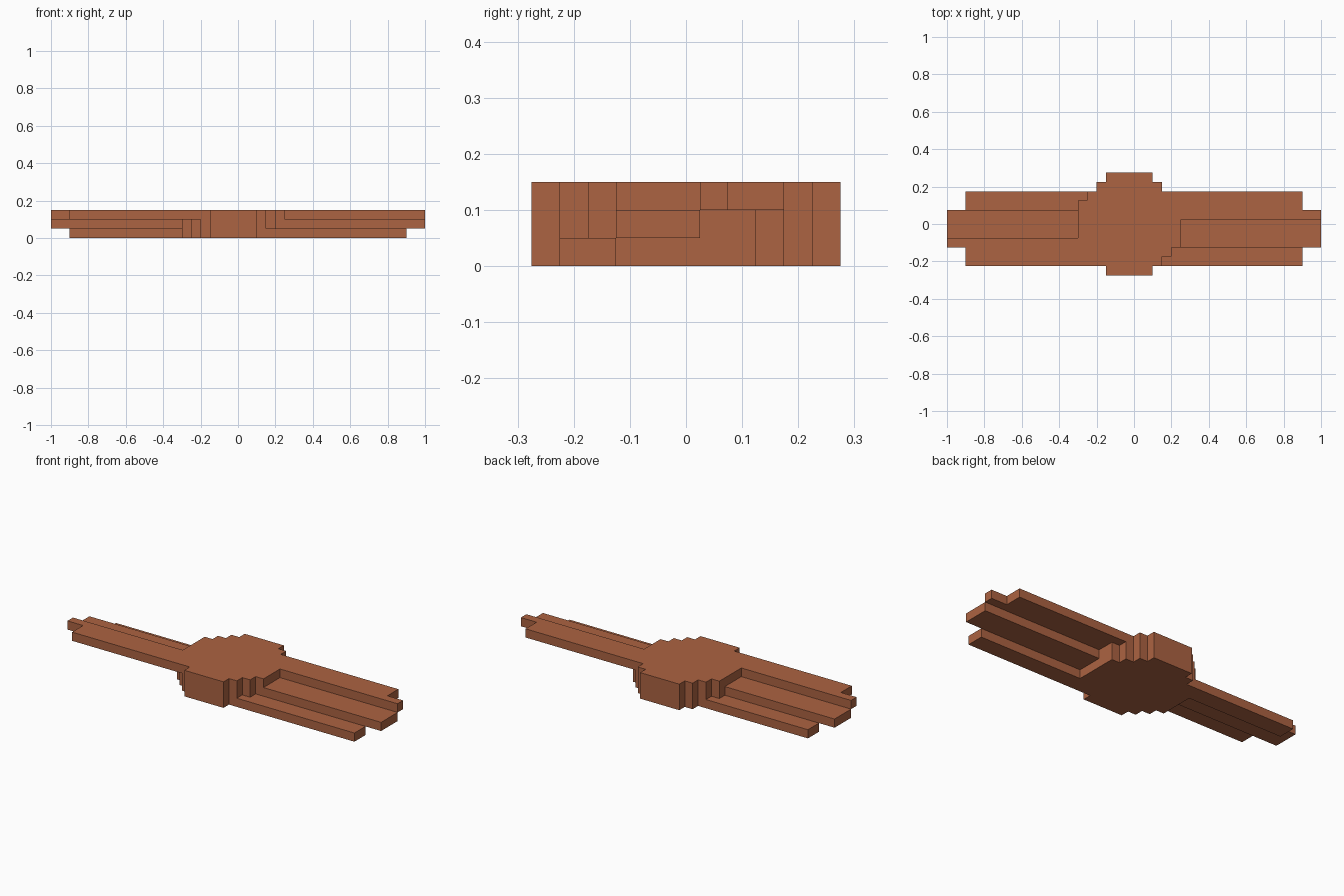
import bpy
import bmesh

cube = bpy.data.objects.get("Cube")
if cube:
    bpy.data.objects.remove(cube, do_unlink=True)

STEP = 0.05
HUB_X = -0.025

# Single clay-brown colour
clay = bpy.data.materials.new("clay brown")
clay.use_nodes = True
colour = (0.413, 0.125, 0.054, 1)
clay.diffuse_color = colour
clay.node_tree.nodes["Principled BSDF"].inputs["Base Color"].default_value = colour


def hub_half(y):
    """Half width of the stepped round hub on the row at y."""
    return min(0.275, 0.375 - abs(y))


def hub_edge(y, side):
    return HUB_X + side * hub_half(y)


def tip_edge(y, side):
    """Blade end, longer along the middle rows."""
    return side * (1.0 if abs(y + 0.025) < 0.1 else 0.9)


def slab(name, y0, y1, z0, z1, edge_a, edge_b):
    """Stepped flat plate whose rows run from edge_a(y) to edge_b(y)."""
    there, back = [], []
    for i in range(round((y1 - y0) / STEP)):
        low = y0 + i * STEP
        high, mid = low + STEP, low + STEP / 2
        there += [(edge_b(mid), low), (edge_b(mid), high)]
        back += [(edge_a(mid), low), (edge_a(mid), high)]
    outline = []
    for p in there + back[::-1]:
        if not outline or abs(p[0] - outline[-1][0]) + abs(p[1] - outline[-1][1]) > 1e-5:
            outline.append(p)
    bm = bmesh.new()
    base = bm.faces.new([bm.verts.new((x, y, z0)) for x, y in outline])
    top = bmesh.ops.extrude_face_region(bm, geom=[base], use_keep_orig=True)
    moved = [v for v in top["geom"] if isinstance(v, bmesh.types.BMVert)]
    bmesh.ops.translate(bm, verts=moved, vec=(0, 0, z1 - z0))
    bmesh.ops.dissolve_limit(bm, angle_limit=0.01, verts=bm.verts[:], edges=bm.edges[:])
    bmesh.ops.recalc_face_normals(bm, faces=bm.faces[:])
    mesh = bpy.data.meshes.new(name)
    bm.to_mesh(mesh)
    bm.free()
    mesh.materials.append(clay)
    bpy.context.collection.objects.link(bpy.data.objects.new(name, mesh))


# Central hub, full height
slab("hub", -0.275, 0.275, 0, 0.15,
     lambda y: hub_edge(y, -1), lambda y: hub_edge(y, 1))

# Two blades, each three stepped planks descending across the width,
# the second turned half a turn about y = -0.025
planks = {"upper": (0.025, 0.175, 0.10),
          "middle": (-0.125, 0.025, 0.05),
          "lower": (-0.225, -0.125, 0.0)}
for side, label in ((1, "left"), (-1, "right")):
    for part, (y0, y1, z) in planks.items():
        if side < 0:
            y0, y1 = -0.05 - y1, -0.05 - y0
        slab(f"{label}_blade_{part}", y0, y1, z, z + STEP,
             lambda y: hub_edge(y, side), lambda y: tip_edge(y, side))
